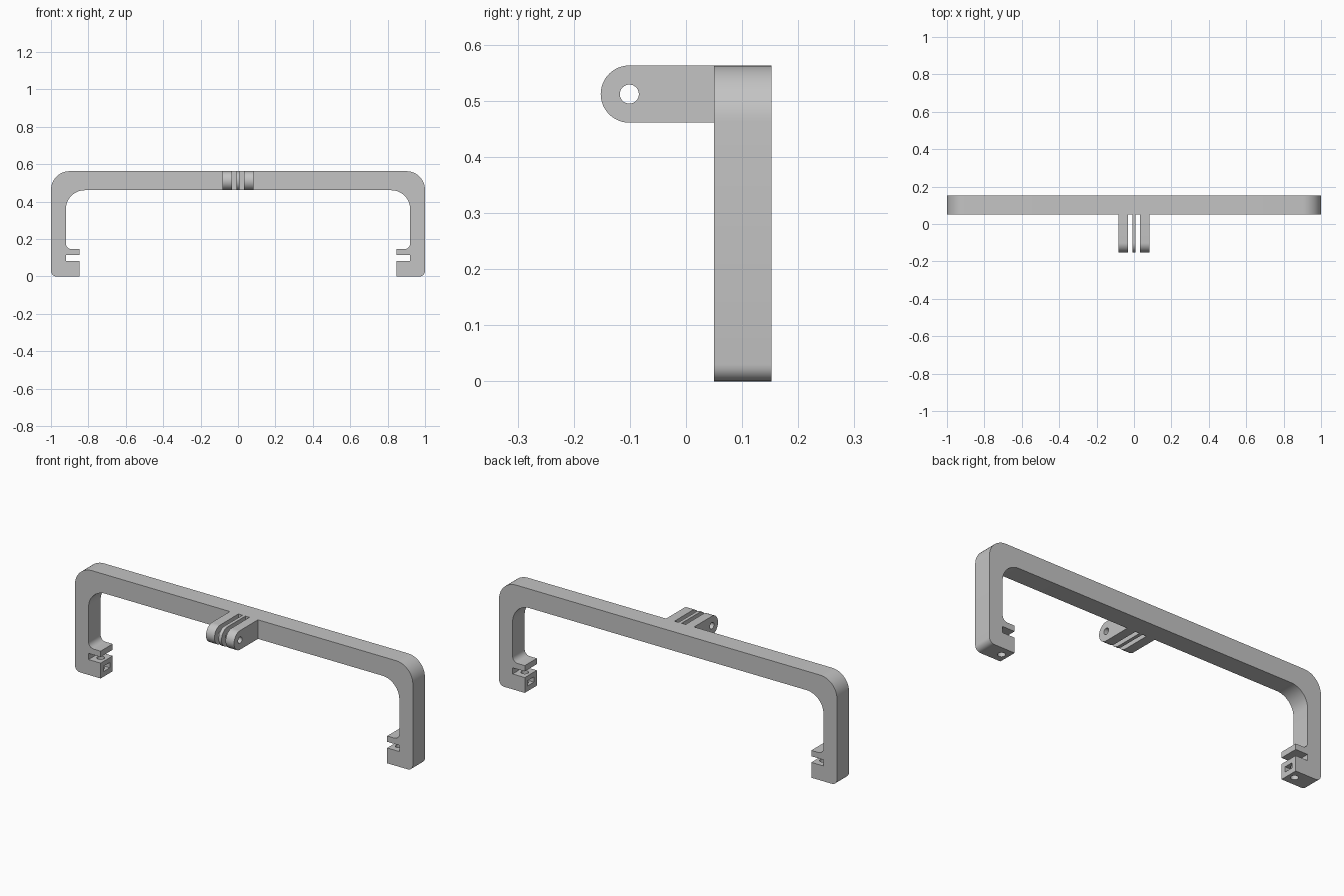
import bpy, bmesh
from math import sin, cos, pi, radians
from mathutils import Vector, Matrix

if "Cube" in bpy.data.objects:
    bpy.data.objects.remove(bpy.data.objects["Cube"], do_unlink=True)

HEIGHT, BACK, FRONT = 0.563, 0.152, 0.05
BAR = 0.102            # bar thickness
LEG_IN, JAW_IN = 0.92, 0.848

grey = bpy.data.materials.new("plain grey")
grey.use_nodes = True
grey.diffuse_color = (0.55, 0.55, 0.55, 1)
grey.node_tree.nodes["Principled BSDF"].inputs["Base Color"].default_value = grey.diffuse_color


def arc(cx, cz, r, start, end, steps=12):
    """Points along an arc, angles in degrees."""
    angles = [radians(start + (end - start) * i / steps) for i in range(steps + 1)]
    return [(cx + r * cos(a), cz + r * sin(a)) for a in angles]


def finish(name, bm):
    bmesh.ops.recalc_face_normals(bm, faces=bm.faces)
    mesh = bpy.data.meshes.new(name)
    bm.to_mesh(mesh)
    bm.free()
    mesh.materials.append(grey)
    obj = bpy.data.objects.new(name, mesh)
    bpy.context.collection.objects.link(obj)
    return obj


def prism(name, points, offset):
    """Extrude a closed outline of 3D points along an offset."""
    bm = bmesh.new()
    face = bm.faces.new([bm.verts.new(p) for p in points])
    result = bmesh.ops.extrude_face_region(bm, geom=[face], use_keep_orig=True)
    moved = [v for v in result["geom"] if isinstance(v, bmesh.types.BMVert)]
    bmesh.ops.translate(bm, verts=moved, vec=Vector(offset))
    return finish(name, bm)


def cylinder(name, radius, depth, matrix):
    bm = bmesh.new()
    bmesh.ops.create_cone(bm, cap_ends=True, segments=32, radius1=radius,
                          radius2=radius, depth=depth, matrix=matrix)
    return finish(name, bm)


def box(name, size, centre):
    bm = bmesh.new()
    bmesh.ops.create_cube(bm, size=1, matrix=Matrix.Translation(centre) @ Matrix.Diagonal((*size, 1)))
    return finish(name, bm)


def activate(obj):
    bpy.ops.object.select_all(action="DESELECT")
    obj.select_set(True)
    bpy.context.view_layer.objects.active = obj


def cut(target, cutter):
    activate(target)
    mod = target.modifiers.new("cut", "BOOLEAN")
    mod.operation, mod.solver, mod.object = "DIFFERENCE", "EXACT", cutter
    bpy.ops.object.modifier_apply(modifier=mod.name)
    bpy.data.objects.remove(cutter, do_unlink=True)


def smooth(obj):
    activate(obj)
    bpy.ops.object.shade_smooth_by_angle(angle=radians(30))


# Handle frame: half outline from top centre, round the leg and clamp jaws
half = arc(0.9, HEIGHT - 0.1, 0.1, 90, 0)
half += arc(0.97, 0.03, 0.03, 0, -90, 6)
half += [(JAW_IN, 0), (JAW_IN, 0.082), (LEG_IN, 0.082), (LEG_IN, 0.115),
         (JAW_IN, 0.115), (JAW_IN, 0.146)]
half += arc(LEG_IN - 0.03, 0.176, 0.03, -90, 0, 6)
half += arc(LEG_IN - 0.1, HEIGHT - BAR - 0.1, 0.1, 0, 90)
outline = half + [(-x, z) for x, z in reversed(half)]
frame = prism("handle_frame", [(x, FRONT, z) for x, z in outline], (0, BACK - FRONT, 0))

# Screw hole and nut pocket in each lower jaw
mid_y = (FRONT + BACK) / 2
for side in (-1, 1):
    cut(frame, cylinder("screw_cutter", 0.019, 0.15,
                        Matrix.Translation((side * 0.884, mid_y, 0.02))))
    cut(frame, box("nut_cutter", (0.08, 0.052, 0.028), (side * 0.87, mid_y, 0.042)))
smooth(frame)

# Mount prongs with a shared pivot hole
r = BAR / 2
pivot_y, pivot_z = -BACK + r, HEIGHT - r
tab = [(FRONT, HEIGHT)] + arc(pivot_y, pivot_z, r, 90, 270, 24) + [(FRONT, HEIGHT - BAR)]
for name, x0, x1 in (("right_prong", -0.083, -0.033),
                     ("middle_prong", -0.009, 0.009),
                     ("left_prong", 0.033, 0.083)):
    prong = prism(name, [(x0, y, z) for y, z in tab], (x1 - x0, 0, 0))
    cut(prong, cylinder("pivot_cutter", 0.017, 0.4,
                        Matrix.Translation((0, pivot_y, pivot_z)) @ Matrix.Rotation(pi / 2, 4, "Y")))
    smooth(prong)
